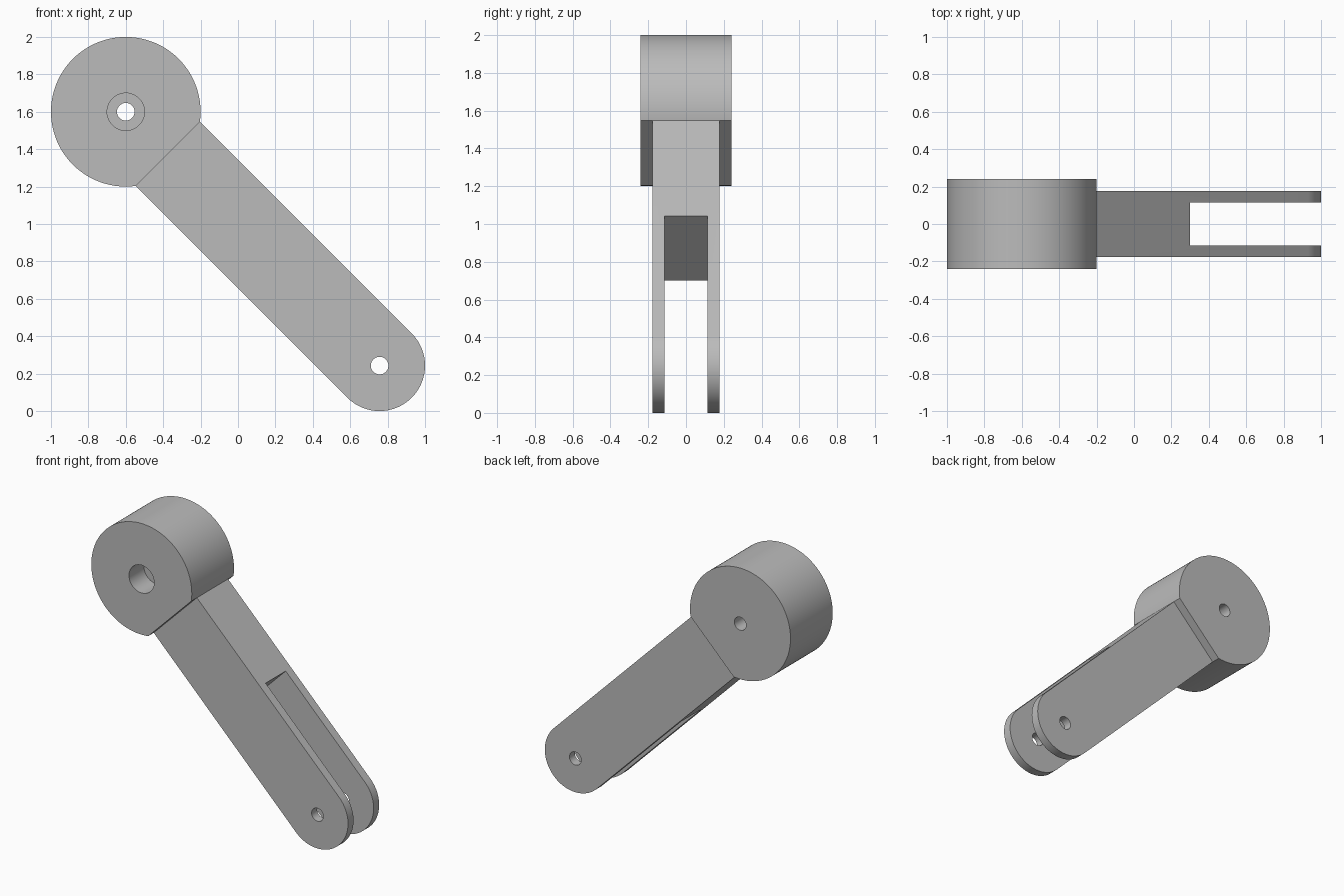
import bpy, bmesh
from math import sin, cos, pi, sqrt, asin
from mathutils import Vector

if "Cube" in bpy.data.objects:
    bpy.data.objects.remove(bpy.data.objects["Cube"])

grey = bpy.data.materials.new("plain grey")
grey.use_nodes = True
COLOUR = (0.5, 0.5, 0.5, 1)
grey.diffuse_color = COLOUR
grey.node_tree.nodes["Principled BSDF"].inputs["Base Color"].default_value = COLOUR

# Main sizes; the link runs diagonally down from the head to the fork pin
HEAD = Vector((-0.6, 0, 1.6))
ALONG = Vector((1, 0, -1)).normalized()
ACROSS = Vector((1, 0, 1)).normalized()
HEAD_R, HEAD_Y = 0.4, 0.24
ARM_R, ARM_Y = 0.243, 0.177
SLOT_Y, SLOT_START = 0.114, 1.03
PIN = 1.357 * sqrt(2)
HOLE_R, BORE_R, BORE_DEPTH = 0.047, 0.1, 0.17
FLAT = sqrt(HEAD_R ** 2 - ARM_R ** 2)


def arc(centre, radius, start, end, steps):
    angles = [start + (end - start) * i / steps for i in range(steps + 1)]
    return [(centre + radius * cos(a), radius * sin(a)) for a in angles]


def prism(name, outline, y0, y1):
    """Extrude an outline, given along and across the link, from y0 to y1."""
    bm = bmesh.new()
    verts = [bm.verts.new(HEAD + ALONG * u + ACROSS * v + Vector((0, y0, 0))) for u, v in outline]
    face = bm.faces.new(verts)
    top = bmesh.ops.extrude_face_region(bm, geom=[face])["geom"]
    bmesh.ops.translate(bm, vec=(0, y1 - y0, 0),
                        verts=[g for g in top if isinstance(g, bmesh.types.BMVert)])
    bmesh.ops.recalc_face_normals(bm, faces=bm.faces)
    mesh = bpy.data.meshes.new(name)
    bm.to_mesh(mesh)
    bm.free()
    mesh.materials.append(grey)
    obj = bpy.data.objects.new(name, mesh)
    bpy.context.collection.objects.link(obj)
    return obj


def drill(name, centre, radius, y0, y1):
    return prism(name, arc(centre, radius, 0, 2 * pi, 48)[:-1], y0, y1)


def finish(obj, cutters):
    """Cut the openings, then smooth the round walls."""
    bpy.ops.object.select_all(action="DESELECT")
    bpy.context.view_layer.objects.active = obj
    obj.select_set(True)
    for cutter in cutters:
        cutter.hide_render = True
        mod = obj.modifiers.new("cut", "BOOLEAN")
        mod.operation, mod.solver, mod.object = "DIFFERENCE", "EXACT", cutter
        bpy.ops.object.modifier_apply(modifier=mod.name)
        bpy.data.objects.remove(cutter)
    bpy.ops.object.shade_smooth_by_angle(angle=pi / 6)


# Round head, trimmed flat where the arm meets it, with a counterbored hole
edge = asin(ARM_R / HEAD_R)
head = prism("round_head", arc(0, HEAD_R, edge, 2 * pi - edge, 96), -HEAD_Y, HEAD_Y)
finish(head, [drill("head_hole", 0, HOLE_R, -1, 1),
              drill("counterbore", 0, BORE_R, -1, BORE_DEPTH - HEAD_Y)])

# Forked arm with a rounded end, a slot between the prongs and a pin hole
outline = [(FLAT, -ARM_R)] + arc(PIN, ARM_R, -pi / 2, pi / 2, 48) + [(FLAT, ARM_R)]
arm = prism("forked_arm", outline, -ARM_Y, ARM_Y)
slot = [(SLOT_START, -1), (3, -1), (3, 1), (SLOT_START, 1)]
finish(arm, [prism("fork_slot", slot, -SLOT_Y, SLOT_Y),
             drill("pin_hole", PIN, HOLE_R, -1, 1)])
